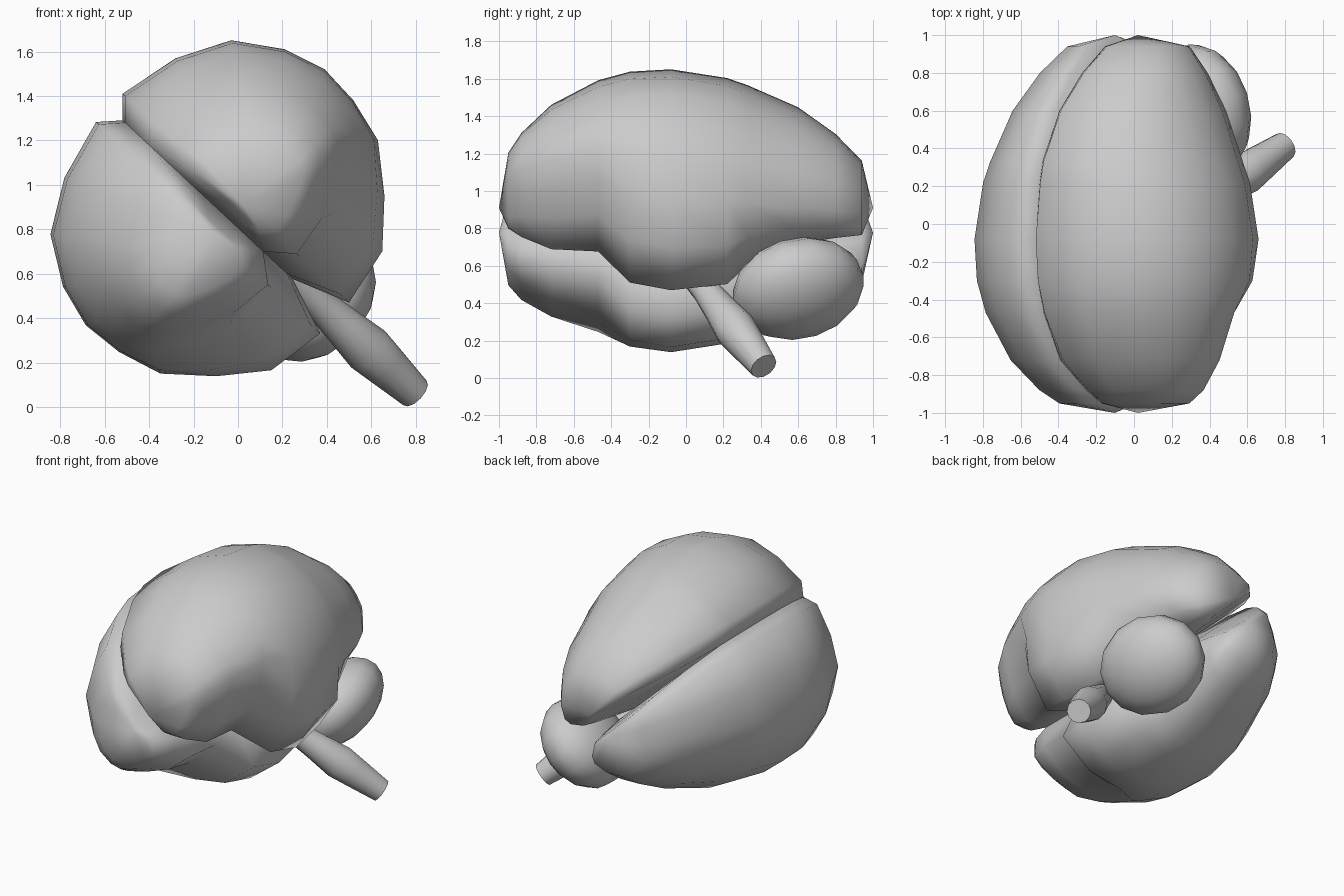
import bpy, bmesh, math
from mathutils import Matrix, Vector

if "Cube" in bpy.data.objects:
    bpy.data.objects.remove(bpy.data.objects["Cube"])

# Whole brain is rolled sideways about the y axis
TILT = Matrix.Translation((0, 0, 0.806)) @ Matrix.Rotation(math.radians(-47), 4, 'Y')


def finish(name, bm, angle=50):
    bm.transform(TILT)
    bmesh.ops.recalc_face_normals(bm, faces=bm.faces)
    me = bpy.data.meshes.new(name)
    bm.to_mesh(me)
    bm.free()
    ob = bpy.data.objects.new(name, me)
    bpy.context.collection.objects.link(ob)
    bpy.ops.object.select_all(action='DESELECT')
    ob.select_set(True)
    bpy.context.view_layer.objects.active = ob
    bpy.ops.object.shade_smooth_by_angle(angle=math.radians(angle))
    return ob


def skin(bm, rings):
    for a, b in zip(rings, rings[1:]):
        n = len(a)
        for i in range(n):
            j = (i + 1) % n
            bm.faces.new((a[i], a[j], b[j], b[i]))


def fan(bm, ring, tip):
    t = bm.verts.new(tip)
    for i in range(len(ring)):
        bm.faces.new((ring[i], ring[(i + 1) % len(ring)], t))


# Hemisphere cross-section (sideways, up): outer curve then flat inner wall
SECTION = [(.087, .792), (.367, .726), (.597, .598), (.731, .395), (.788, .202),
           (.774, .011), (.718, -.192), (.555, -.384), (.366, -.547), (.095, -.595),
           (.0, -.337), (.0, -.06), (.0, .3), (.0, .71)]
# Stations: y, width, top scale, outer underside scale, inner underside scale, inner wall gap
STATIONS = [(-.95, .53, .41, .24, .22, .06), (-.88, .66, .53, .32, .32, .03),
            (-.72, .80, .75, .44, .46, 0), (-.47, .94, .92, .50, .49, 0),
            (-.30, .99, .98, .90, .90, 0), (-.08, 1, 1, 1, 1, 0),
            (.22, .93, .96, .93, .92, 0), (.33, .87, .93, .88, .66, 0),
            (.60, .74, .78, .74, .40, .015), (.80, .60, .58, .58, .34, .04),
            (.94, .46, .38, .43, .32, .065)]


def hemisphere(name, side):
    bm = bmesh.new()
    rings = []
    for y, w, top, outer, inner, gap in STATIONS:
        ring = []
        for i, (l, u) in enumerate(SECTION):
            k = top if u > 0 else outer if i < 8 else (outer + inner) / 2 if i == 8 else inner
            x = l * w if l > .1 else l + gap if l == 0 else l + gap * .4
            ring.append(bm.verts.new((side * x, y, u * k)))
        rings.append(ring)
    skin(bm, rings)
    fan(bm, rings[0], (side * .09, -1, .055))
    fan(bm, rings[-1], (side * .09, 1, .055))
    return finish(name, bm, 100)


hemisphere("right_hemisphere", 1)
hemisphere("left_hemisphere", -1)

# Cerebellum tucked under the back, rising to the rear
bm = bmesh.new()
bmesh.ops.create_uvsphere(bm, u_segments=14, v_segments=10, radius=1)
bm.transform(Matrix.Translation((0, .60, -.48)) @ Matrix.Rotation(math.radians(14), 4, 'X')
             @ Matrix.Diagonal((.31, .36, .22, 1)))
finish("cerebellum", bm)

# Brain stem, leaning back as it descends, with a bulge midway
bm = bmesh.new()
axis = Vector((0, .52, -1)).normalized()
side = Vector((1, 0, 0))
across = axis.cross(side)
rings = []
for u, r in ((-.25, .07), (-.50, .075), (-.64, .09), (-.80, .112), (-.90, .1), (-1.09, .076)):
    c = Vector((0, .275 + (-.82 - u) * .52, u))
    rings.append([bm.verts.new(c + r * (math.cos(a) * side + math.sin(a) * across))
                  for a in (2 * math.pi * i / 12 for i in range(12))])
skin(bm, rings)
bm.faces.new(rings[0])
bm.faces.new(rings[-1])
finish("brain_stem", bm)
